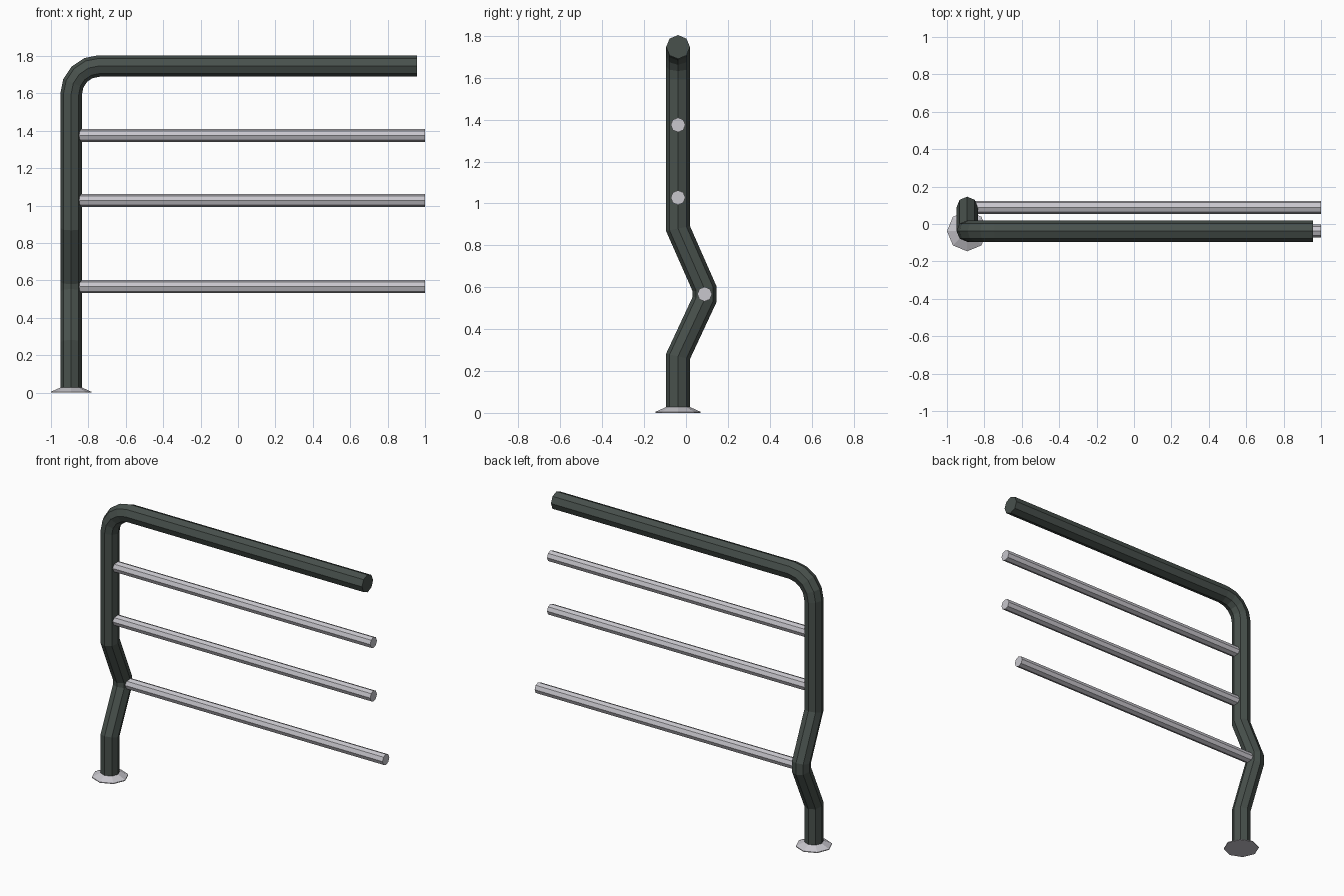
import bpy, math
from mathutils import Vector

if "Cube" in bpy.data.objects:
    bpy.data.objects.remove(bpy.data.objects["Cube"])

def material(name, rgb):
    m = bpy.data.materials.new(name)
    m.diffuse_color = (*rgb, 1)
    m.use_nodes = True
    m.node_tree.nodes["Principled BSDF"].inputs["Base Color"].default_value = m.diffuse_color
    return m

DARK = material("dark green grey", (0.065, 0.082, 0.073))
LIGHT = material("light grey metal", (0.58, 0.57, 0.61))

def add_mesh(name, verts, faces, mat):
    me = bpy.data.meshes.new(name)
    me.from_pydata(verts, [], faces)
    me.materials.append(mat)
    ob = bpy.data.objects.new(name, me)
    bpy.context.collection.objects.link(ob)
    return ob

def skin(rings):
    """Join equal rings into a closed tube."""
    n = len(rings[0])
    verts = [tuple(v) for r in rings for v in r]
    faces = [(k*n + i, k*n + (i+1) % n, (k+1)*n + (i+1) % n, (k+1)*n + i)
             for k in range(len(rings) - 1) for i in range(n)]
    faces.append(tuple(reversed(range(n))))
    faces.append(tuple(range((len(rings) - 1)*n, len(rings)*n)))
    return verts, faces

def tube(name, pts, r, u, v, mat, n=8):
    """Mitred tube: slide the first ring along each segment to the bisecting plane."""
    pts = [Vector(p) for p in pts]
    ring = [pts[0] + u*r*math.cos(i*math.tau/n) + v*r*math.sin(i*math.tau/n) for i in range(n)]
    rings = [ring]
    for k in range(1, len(pts)):
        d = (pts[k] - pts[k-1]).normalized()
        nxt = (pts[k+1] - pts[k]).normalized() if k + 1 < len(pts) else d
        normal = (d + nxt).normalized()
        ring = [p + d*((pts[k] - p).dot(normal) / d.dot(normal)) for p in ring]
        rings.append(ring)
    return add_mesh(name, *skin(rings), mat)

X, Y, Z = Vector((1, 0, 0)), Vector((0, 1, 0)), Vector((0, 0, 1))
PX, PY, KY = -0.892, -0.038, 0.089   # post position, and y of the kink
TOP, BEND = 1.747, 0.15

# Kinked post bending into the handrail
path = [(PX, PY, 0.015), (PX, PY, 0.27), (PX, KY, 0.542), (PX, KY, 0.592), (PX, PY, 0.88)]
for i in range(5):
    a = i*math.pi/8
    path.append((PX + BEND*(1 - math.cos(a)), PY, TOP - BEND + BEND*math.sin(a)))
path.append((0.957, PY, TOP))
tube("post_and_handrail", path, 0.057, X, Y, DARK)

# Horizontal bars
for name, y, z in (("lower_bar", KY, 0.567), ("middle_bar", PY, 1.028), ("upper_bar", PY, 1.375)):
    tube(name, [(PX + 0.02, y, z), (1.0, y, z)], 0.035, Y, Z, LIGHT)

# Flared foot flange
flange = [[(PX + r*math.cos(i*math.tau/8), PY + r*math.sin(i*math.tau/8), z) for i in range(8)]
          for r, z in ((0.108, 0), (0.108, 0.005), (0.057, 0.028))]
add_mesh("foot_flange", *skin(flange), LIGHT)
